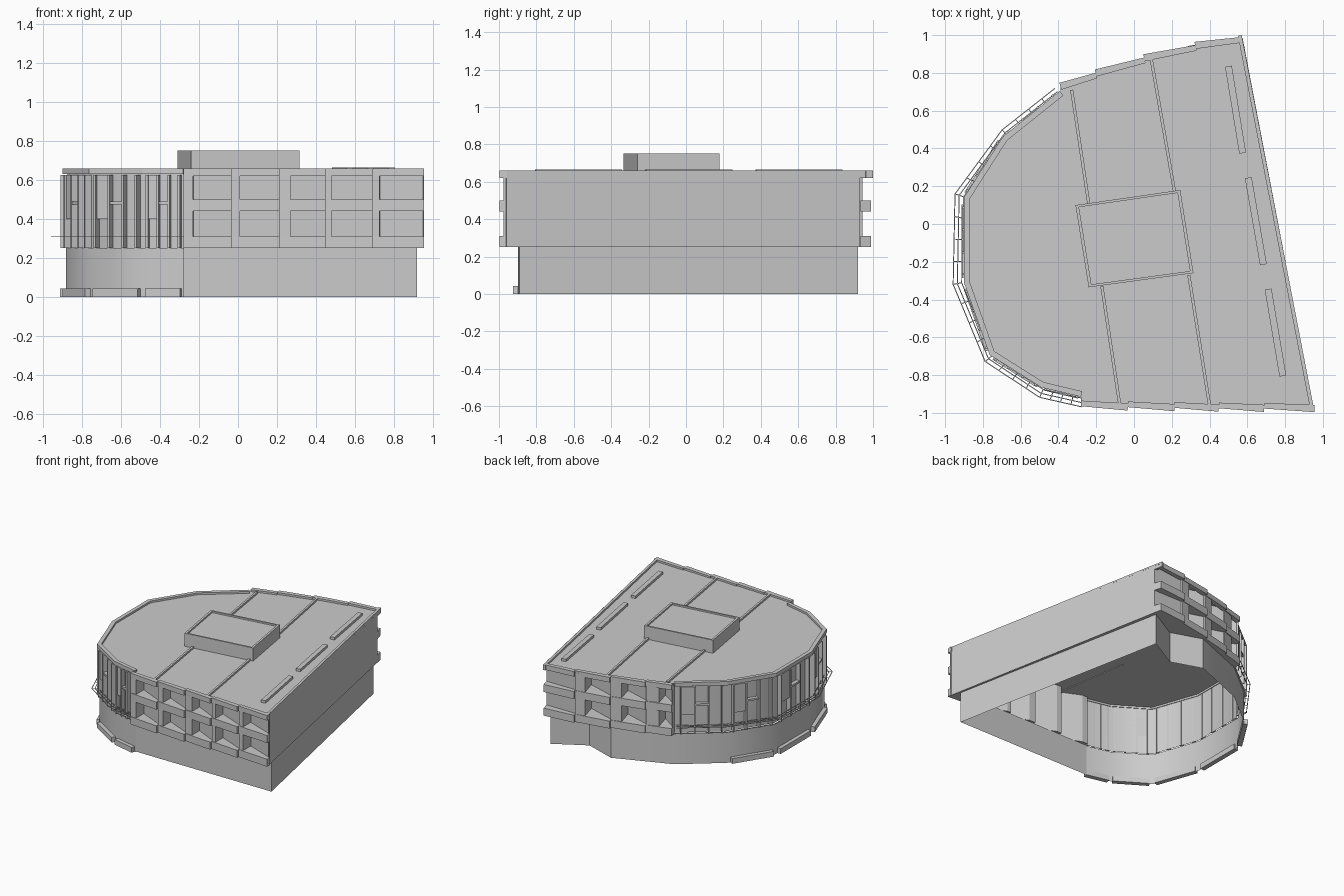
import bpy, bmesh, math
from mathutils import Vector as V

if "Cube" in bpy.data.objects:
    bpy.data.objects.remove(bpy.data.objects["Cube"])


def finish(name, bm, smooth=False):
    me = bpy.data.meshes.new(name)
    bmesh.ops.recalc_face_normals(bm, faces=bm.faces[:])
    bm.to_mesh(me)
    bm.free()
    ob = bpy.data.objects.new(name, me)
    bpy.context.collection.objects.link(ob)
    if smooth:
        for p in me.polygons:
            p.use_smooth = True
        me.set_sharp_from_angle(angle=math.radians(40))
    return ob


def solids(name, items):
    """Vertical prisms, each (outline, z0, z1), joined in one object."""
    bm = bmesh.new()
    for pts, z0, z1 in items:
        lo = [bm.verts.new((p[0], p[1], z0)) for p in pts]
        hi = [bm.verts.new((p[0], p[1], z1)) for p in pts]
        bm.faces.new(lo[::-1])
        bm.faces.new(hi)
        for i in range(len(pts)):
            j = (i + 1) % len(pts)
            bm.faces.new((lo[i], lo[j], hi[j], hi[i]))
    return finish(name, bm)


def sheets(name, items, smooth=False):
    """Single-skin walls, each (path, z0, z1)."""
    bm = bmesh.new()
    for pts, z0, z1 in items:
        lo = [bm.verts.new((p[0], p[1], z0)) for p in pts]
        hi = [bm.verts.new((p[0], p[1], z1)) for p in pts]
        for i in range(len(pts) - 1):
            bm.faces.new((lo[i], lo[i + 1], hi[i + 1], hi[i]))
    return finish(name, bm, smooth)


def offset(path, d):
    """Mitred offset of an open path, positive to the left of travel."""
    ps = [V(p) for p in path]
    out = []
    for i, p in enumerate(ps):
        a = (p - ps[i - 1]).normalized() if i else None
        b = (ps[i + 1] - p).normalized() if i < len(ps) - 1 else None
        a, b = a or b, b or a
        na, nb = V((-a.y, a.x)), V((-b.y, b.x))
        m = (na + nb).normalized()
        out.append(p + m * d / m.dot(na))
    return out


def strip(path, d0, d1):
    return offset(path, d0) + offset(path, d1)[::-1]


def bar(a, b, w):
    return strip([a, b], -w / 2, w / 2)


CURVE = [(-.28, -.91), (-.49, -.86), (-.76, -.69), (-.895, -.31),
         (-.895, .14), (-.69, .46), (-.39, .70)]
UPPER = [(.95, -.97), (.575, .985), (.3, .945), (.02, .87), (-.39, .735)] \
    + CURVE[::-1] + [(-.28, -.955)]
BASE = [(.92, -.89), (.56, .92), (.31, .78), (.06, .865)] \
    + [tuple(p) for p in offset(CURVE, -.012)][::-1] + [(-.29, -.89)]

# Ground floor walls, soffit ring and roof deck
sheets("base_wall", [(BASE + BASE[:1], 0, .25)], smooth=True)
bm = bmesh.new()
for loop in (UPPER, BASE):
    vs = [bm.verts.new((x, y, .25)) for x, y in loop]
    for i in range(len(vs)):
        bm.edges.new((vs[i - 1], vs[i]))
bmesh.ops.triangle_fill(bm, edges=bm.edges[:], use_beauty=True)
finish("soffit", bm)
bm = bmesh.new()
bm.faces.new([bm.verts.new((x, y, .645)) for x, y in UPPER])
finish("roof_deck", bm)

# Long plain side wall and parapets
side = [(.952, -.975), (.585, .93)]
sheets("side_wall", [(side, .25, .66)])
solids("parapet", [(strip([(.955, -.99), (.57, 1.0)], 0, .02), .62, .66),
                   (strip(CURVE, -.025, .005), .63, .66)])

# Curved glazed wall with fins and lintels
sheets("curved_wall", [([(-.28, -.955)] + offset(CURVE, -.02) + [(-.39, .735)], .25, .645)],
       smooth=True)
fins, steps = [], []
for a, b in zip(CURVE, CURVE[1:]):
    a, b = V(a), V(b)
    u = (b - a).normalized()
    n = V((-u.y, u.x))
    for t in (.1, .35, .62, .88):
        p = a.lerp(b, t)
        fins.append((bar(p - n * .025, p + n * .015, .012), .25, .625))
    fins.append((strip([a.lerp(b, .35), a.lerp(b, .62)], -.02, .01), .475, .49))
    fins.append((strip([a.lerp(b, .62), a.lerp(b, .88)], -.02, .004), .40, .625))
for a, b in list(zip(CURVE, CURVE[1:]))[:5]:
    a, b = V(a), V(b)
    steps.append((strip([a.lerp(b, .06), a.lerp(b, .92)], -.02, .018), 0, .042))
solids("facade_fins", fins)
solids("ground_steps", steps)

# Thin open sunshade around the curve
SHADE = [(-.28, -.97), (-.50, -.92), (-.79, -.73), (-.96, -.32),
         (-.95, .16), (-.70, .50), (-.42, .72)]
shade = [(strip(SHADE, -d - .005, -d), .308, .311) for d in (0, .022, .045)]
inner = offset(SHADE, -.05)
for i in range(len(SHADE) - 1):
    for k in range(4):
        t = k / 4
        shade.append((bar(V(SHADE[i]).lerp(V(SHADE[i + 1]), t),
                          inner[i].lerp(inner[i + 1], t), .005), .308, .311))
solids("sunshade_grille", shade)


def bay_facade(name, P, Q, bays, depth, bow):
    """Saw-toothed window bays, listed left to right as seen from outside."""
    P, Q = V(P), V(Q)
    u = (Q - P).normalized()
    n = V((u.y, -u.x))

    def pt(t, d):
        return P.lerp(Q, t) + n * (d + bow * 4 * t * (1 - t))
    bands, piers, glass = [], [], []
    prev = 0
    for a, b in bays:
        deep = depth if a > prev else .06
        if a > prev:
            piers.append(([pt(prev, -.003), pt(a, -.003), pt(a, -deep), pt(prev, -deep)],
                          .25, .645))
        for z0, z1 in ((.25, .31), (.44, .50)):
            bands.append(([pt(prev, 0), pt(b, .018), pt(b, -.015), pt(a, -deep),
                           pt(prev - (.001 if prev == a else 0), -deep)], z0, z1))
        bands.append(([pt(prev, 0), pt(b, .018), pt(b, -.02), pt(prev, -.03)], .62, .66))
        glass.append(([pt(a, -deep), pt(b, -.015)], .25, .645))
        prev = b
    solids(name + "_bands", bands)
    solids(name + "_piers", piers)
    sheets(name + "_windows", glass)


bay_facade("front", (-.28, -.965), (.955, -.978),
           [(.04, .2), (.235, .4), (.445, .59), (.615, .785), (.815, 1)], .1, .003)
bay_facade("back", (.57, .99), (-.39, .73),
           [(0, .25), (.33, .53), (.615, .80), (.90, 1)], .14, .03)

# Roof plant room with a raised rim
box = [V(p) for p in ((-.31, .10), (.245, .18), (.315, -.26), (-.24, -.335))]
mid = sum(box, V((0, 0))) / 4
solids("plant_room", [(box, .64, .738)])
rim = [mid + (p - mid) * .94 for p in box]
solids("plant_room_rim", [([box[i - 1], box[i], rim[i], rim[i - 1]], .73, .75)
                          for i in range(4)])

# Roof ribs and skylight slots
ribs = [((-.33, .71), (-.24, .11)), ((.09, .88), (.215, .17)),
        ((-.17, -.33), (-.075, -.96)), ((.29, -.27), (.40, -.96))]
solids("roof_ribs", [(bar(a, b, .016), .64, .66) for a, b in ribs])
slots = [((.50, .835), (.575, .375)), ((.605, .245), (.685, -.215)),
         ((.71, -.345), (.788, -.805))]
solids("skylights", [(bar(a, b, .036), .64, .665) for a, b in slots])
